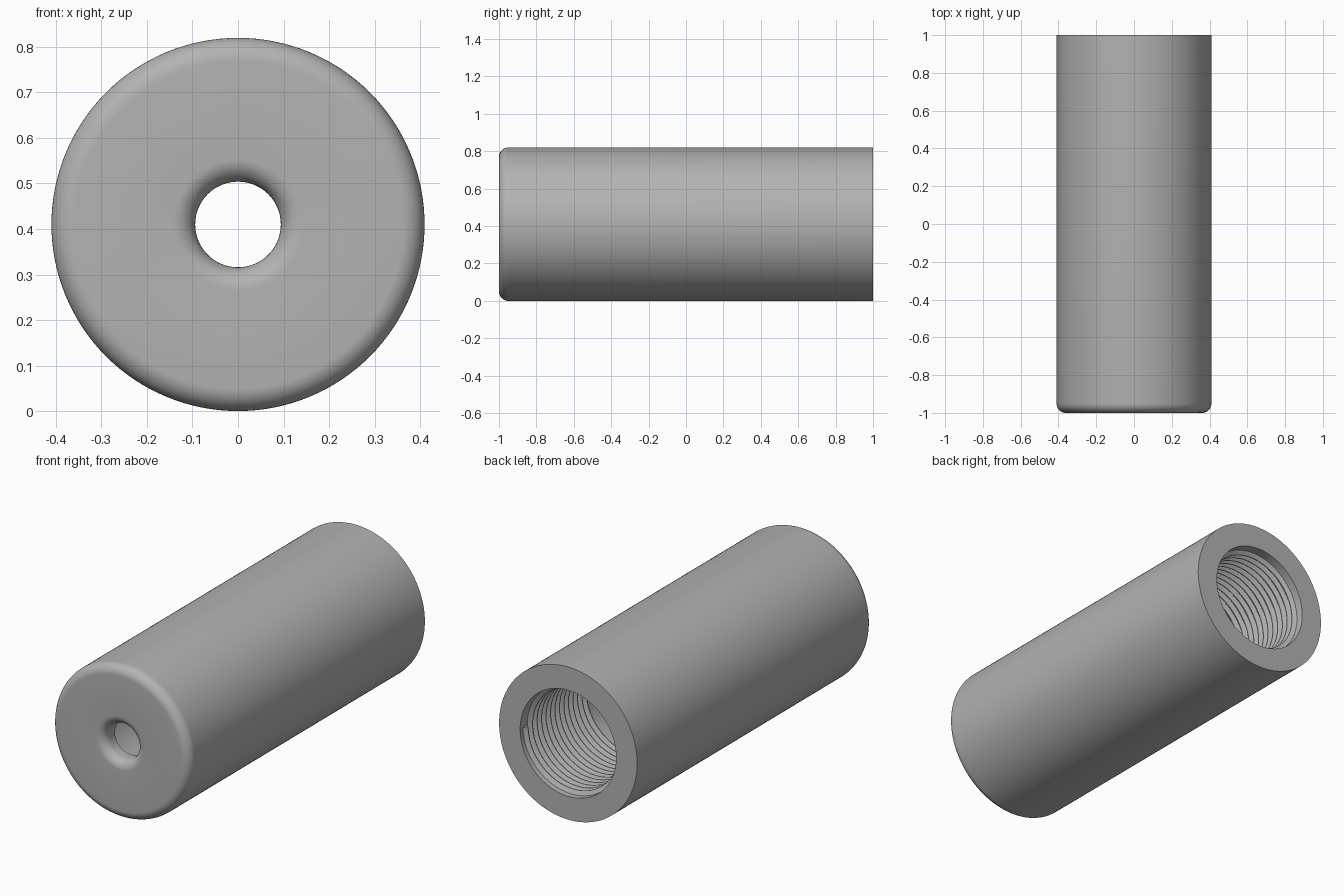
import bpy, bmesh
from math import pi, sin, cos, radians

cube = bpy.data.objects.get("Cube")
if cube:
    bpy.data.objects.remove(cube, do_unlink=True)

OUTER, BORE, HOLE = 0.41, 0.285, 0.094
FILLET, WALL = 0.05, 0.09
PITCH, DEPTH, TURNS = 0.038, 0.022, 14
SEGMENTS = 128

metal = bpy.data.materials.new("grey_metal")
metal.use_nodes = True
colour = (0.45, 0.45, 0.45, 1)
metal.diffuse_color = colour
metal.node_tree.nodes["Principled BSDF"].inputs["Base Color"].default_value = colour


def arc(radius, y, start, end, steps=10):
    """Fillet points as (radius, y), angles measured from the radial direction."""
    angles = [radians(start + (end - start) * i / steps) for i in range(steps + 1)]
    return [(radius + FILLET * cos(a), y + FILLET * sin(a)) for a in angles]


def revolve(name, profile, turns=1, pitch=0, steps=SEGMENTS):
    """Spin a closed (radius, y) profile around the long axis, optionally as a helix."""
    bm = bmesh.new()
    verts = [bm.verts.new((r, y, 0)) for r, y in profile]
    edges = [bm.edges.new((v, verts[i - 1])) for i, v in enumerate(verts)]
    bmesh.ops.spin(bm, geom=verts + edges, cent=(0, 0, 0), axis=(0, 1, 0),
                   dvec=(0, -pitch / steps, 0), angle=2 * pi * turns,
                   steps=steps * turns, use_merge=pitch == 0)
    if pitch:
        bmesh.ops.holes_fill(bm, edges=[e for e in bm.edges if e.is_boundary])
    else:
        bmesh.ops.remove_doubles(bm, verts=bm.verts[:], dist=0.0001)
    bmesh.ops.recalc_face_normals(bm, faces=bm.faces[:])
    mesh = bpy.data.meshes.new(name)
    bm.to_mesh(mesh)
    bm.free()
    mesh.materials.append(metal)
    obj = bpy.data.objects.new(name, mesh)
    bpy.context.collection.objects.link(obj)
    obj.location.z = OUTER
    bpy.ops.object.select_all(action="DESELECT")
    obj.select_set(True)
    bpy.context.view_layer.objects.active = obj
    bpy.ops.object.shade_smooth_by_angle(angle=radians(30))
    return obj


# Hollow tube: open back, front wall with a rounded rim and a rounded centre hole
front = -1 + FILLET
tube = [(BORE, 1), (OUTER, 1)]
tube += arc(OUTER - FILLET, front, 0, -90)
tube += arc(HOLE + FILLET, front, -90, -180)
tube += [(HOLE, -1 + WALL), (BORE, -1 + WALL)]
revolve("tube_body", tube)

# Helical thread ridge inside the back opening
root, start = BORE + 0.004, 1 - PITCH
ridge = [(root, start + PITCH * 0.45), (BORE - DEPTH, start + PITCH * 0.06),
         (BORE - DEPTH, start - PITCH * 0.06), (root, start - PITCH * 0.45)]
revolve("inner_thread", ridge, TURNS, PITCH, 96)
